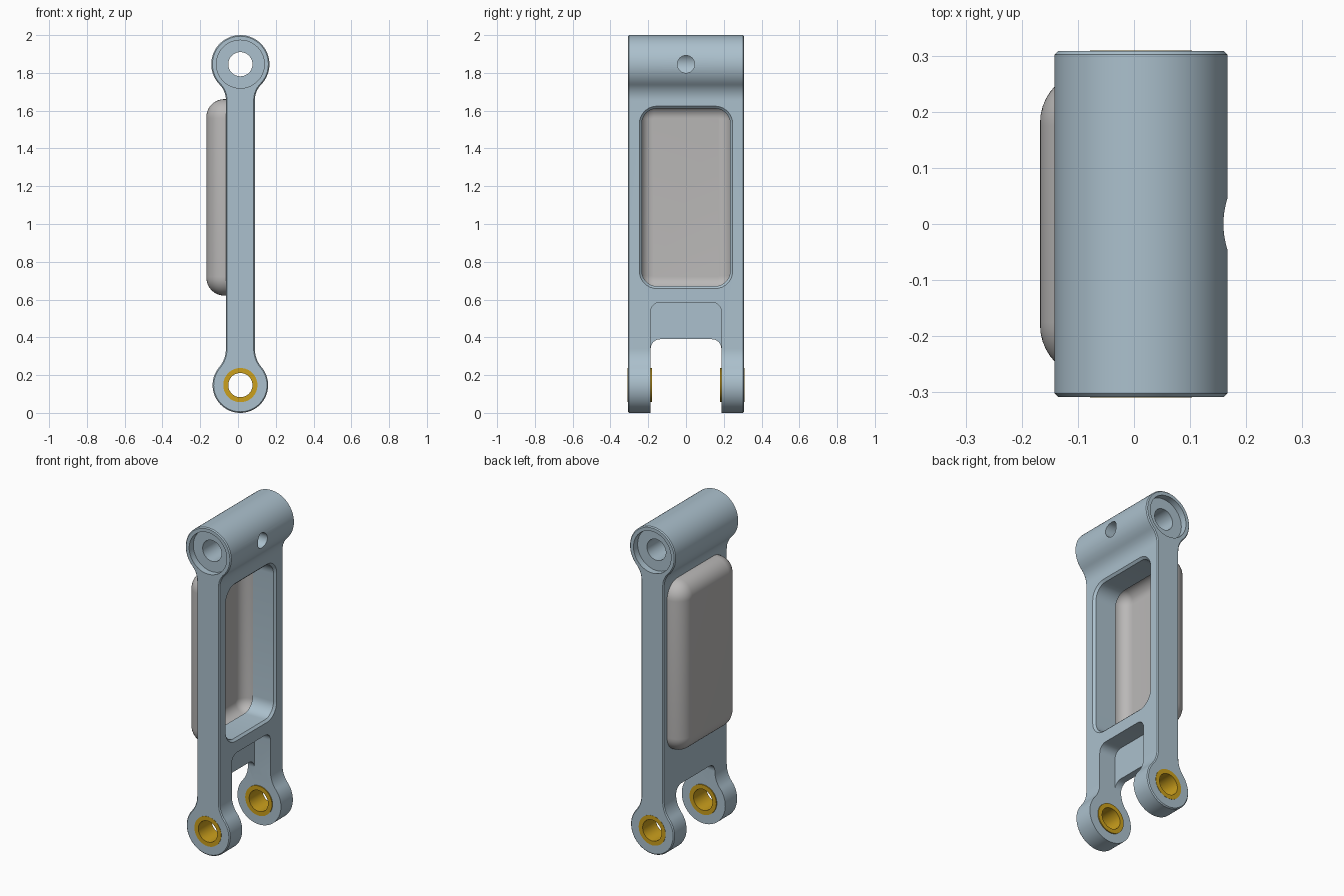
import bpy, bmesh
from math import sin, cos, pi, atan2, sqrt

if "Cube" in bpy.data.objects:
    bpy.data.objects.remove(bpy.data.objects["Cube"])

CX, ZB, ZT = 0.0125, 0.147, 1.846      # link axis, lower and upper pivot heights
WC = 1.141                             # window and cover centre height
HALF_Y = 0.308


def material(name, rgb):
    m = bpy.data.materials.new(name)
    m.diffuse_color = (*rgb, 1)
    m.use_nodes = True
    m.node_tree.nodes["Principled BSDF"].inputs["Base Color"].default_value = m.diffuse_color
    return m


STEEL = material("blue grey metal", (0.41, 0.53, 0.61))
GREY = material("light grey", (0.49, 0.48, 0.475))
GOLD = material("bushing gold", (0.60, 0.35, 0.012))


def loft(name, loops, mat=None, caps=True):
    """Skin a list of equal-length point loops; without caps, close ring to ring."""
    bm = bmesh.new()
    rings = [[bm.verts.new(p) for p in lp] for lp in loops]
    pairs = list(zip(rings, rings[1:]))
    if caps:
        bm.faces.new(rings[0])
        bm.faces.new(rings[-1])
    else:
        pairs.append((rings[-1], rings[0]))
    for a, b in pairs:
        for i in range(len(a)):
            j = (i + 1) % len(a)
            bm.faces.new((a[i], a[j], b[j], b[i]))
    bmesh.ops.recalc_face_normals(bm, faces=bm.faces)
    me = bpy.data.meshes.new(name)
    bm.to_mesh(me)
    bm.free()
    ob = bpy.data.objects.new(name, me)
    bpy.context.collection.objects.link(ob)
    if mat:
        me.materials.append(mat)
    return ob


def arc(cx, cz, r, a0, a1, n):
    return [(cx + r * cos(a0 + (a1 - a0) * i / n), cz + r * sin(a0 + (a1 - a0) * i / n))
            for i in range(n + 1)]


def rrect(x, hy, z0, z1, r, n=8):
    """Rounded rectangle in the y-z plane at x."""
    pts = []
    for k, (y, z) in enumerate([(hy - r, z1 - r), (r - hy, z1 - r), (r - hy, z0 + r), (hy - r, z0 + r)]):
        pts += arc(y, z, r, k * pi / 2, (k + 1) * pi / 2, n)
    return [(x, y, z) for y, z in pts]


def circle_y(y, r, z, n=64):
    return [(CX + r * cos(2 * pi * i / n), y, z + r * sin(2 * pi * i / n)) for i in range(n)]


def circle_x(x, r, z, n=40):
    return [(x, r * cos(2 * pi * i / n), z + r * sin(2 * pi * i / n)) for i in range(n)]


def link_profile(y, d):
    """Dog-bone outline with blended necks, inset by d."""
    h, right = 0.0765 - d, []
    rb, fb, rt, ft = 0.147 - d, 0.15 + d, 0.154 - d, 0.12 + d
    vb = sqrt((rb + fb) ** 2 - (h + fb) ** 2)
    vt = sqrt((rt + ft) ** 2 - (h + ft) ** 2)
    ab, at = atan2(vb, h + fb), atan2(vt, h + ft)
    right += arc(0, ZB, rb, -pi / 2, ab, 28)
    right += arc(h + fb, ZB + vb, fb, ab + pi, pi, 10)[1:]
    right += arc(h + ft, ZT - vt, ft, pi, pi - at, 10)
    right += arc(0, ZT, rt, -at, pi / 2, 28)[1:]
    left = [(-x, z) for x, z in reversed(right[1:-1])]
    return [(CX + x, y, z) for x, z in right + left]


def cut(ob, loops):
    cutter = loft("cutter", loops)
    cutter.hide_render = True
    mod = ob.modifiers.new("cut", 'BOOLEAN')
    mod.operation, mod.solver, mod.object = 'DIFFERENCE', 'EXACT', cutter
    bpy.context.view_layer.objects.active = ob
    bpy.ops.object.modifier_apply(modifier=mod.name)
    bpy.data.objects.remove(cutter)


def smooth(ob):
    bpy.ops.object.select_all(action='DESELECT')
    ob.select_set(True)
    bpy.context.view_layer.objects.active = ob
    bpy.ops.object.shade_smooth_by_angle(angle=0.5)


# Link body with chamfered side edges
c = 0.006
body = loft("link_body", [link_profile(-HALF_Y, c), link_profile(-HALF_Y + c, 0),
                          link_profile(HALF_Y - c, 0), link_profile(HALF_Y, c)], STEEL)

# Fork slot, then the pocket above it on the right side
cut(body, [rrect(x, 0.187, -0.3, 0.39, 0.05) for x in (-0.3, 0.3)])
cut(body, [rrect(x, 0.187, 0.2, 0.585, 0.05) for x in (-0.02, 0.3)])

# Window with chamfered right edge
cut(body, [rrect(x, 0.234 + e, WC - 0.47 - e, WC + 0.47 + e, 0.08 + e)
           for x, e in ((0.1, 0.024), (0.076, 0), (-0.2, 0))])

# Upper bore, counterbores and oil hole; lower bushing seats
cut(body, [circle_y(y, 0.064, ZT) for y in (-0.4, 0.4)])
for s in (-1, 1):
    cut(body, [circle_y(s * y, 0.127, ZT) for y in (HALF_Y - 0.04, 0.4)])
cut(body, [circle_x(x, 0.046, ZT) for x in (CX + 0.03, 0.3)])
cut(body, [circle_y(y, 0.0905, ZB) for y in (-0.4, 0.4)])
smooth(body)

# Bushings in both fork ears
for side, s in (("front", -1), ("back", 1)):
    b = loft(side + "_bushing", [circle_y(s * y, r, ZB) for y, r in
             ((0.181, 0.064), (0.181, 0.0905), (0.3095, 0.0905), (0.3095, 0.064))], GOLD, caps=False)
    smooth(b)


# Hollow cover on the left side, open toward the window
def cover_loops(depth, hy, hz, corner, fillet, x0=-0.0645):
    loops = [rrect(x0, hy, WC - hz, WC + hz, corner)]
    for i in range(11):
        a = i / 10 * pi / 2
        e = fillet * (1 - cos(a))
        loops.append(rrect(x0 - depth + fillet * (1 - sin(a)), hy - e, WC - hz + e, WC + hz - e, corner - e))
    return loops


inner = cover_loops(0.073, 0.24, 0.485, 0.07, 0.065)
outer = cover_loops(0.103, 0.275, 0.52, 0.1, 0.095)
smooth(loft("cover", inner[::-1] + outer, GREY))
